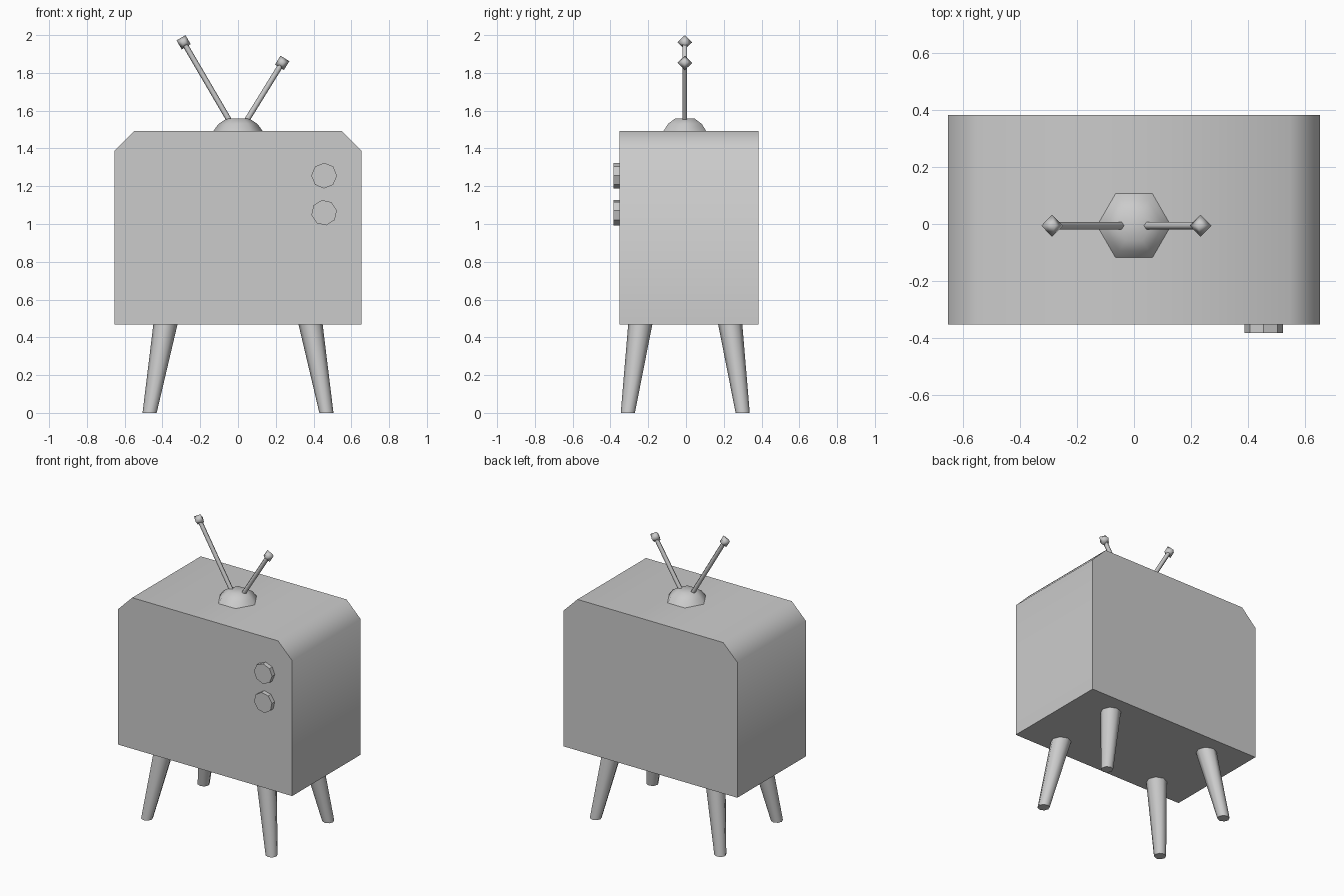
import bpy, bmesh, math
from mathutils import Vector

if "Cube" in bpy.data.objects:
    bpy.data.objects.remove(bpy.data.objects["Cube"])

grey = bpy.data.materials.new("plain_grey")
grey.diffuse_color = (0.6, 0.6, 0.6, 1)
grey.use_nodes = True
grey.node_tree.nodes["Principled BSDF"].inputs["Base Color"].default_value = grey.diffuse_color


def finish(name, bm, angle=65):
    bmesh.ops.recalc_face_normals(bm, faces=bm.faces)
    me = bpy.data.meshes.new(name)
    bm.to_mesh(me)
    bm.free()
    me.materials.append(grey)
    ob = bpy.data.objects.new(name, me)
    bpy.context.collection.objects.link(ob)
    bpy.ops.object.select_all(action='DESELECT')
    ob.select_set(True)
    bpy.context.view_layer.objects.active = ob
    bpy.ops.object.shade_smooth_by_angle(angle=math.radians(angle))
    return ob


def skin(name, rings, angle=65):
    """Join equal-sized loops of points into a capped solid."""
    bm = bmesh.new()
    loops = [[bm.verts.new(p) for p in r] for r in rings]
    n = len(loops[0])
    for a, b in zip(loops, loops[1:]):
        for i in range(n):
            j = (i + 1) % n
            bm.faces.new((a[i], a[j], b[j], b[i]))
    bm.faces.new(loops[0])
    bm.faces.new(loops[-1])
    return finish(name, bm, angle)


def ring(center, r, sides, u=(1, 0, 0), v=(0, 1, 0), turn=0):
    c, u, v = Vector(center), Vector(u), Vector(v)
    angles = [math.radians(turn) + math.tau * i / sides for i in range(sides)]
    return [c + u * (r * math.cos(a)) + v * (r * math.sin(a)) for a in angles]


# cabinet: chamfered outline run from front to back
FRONT, BACK, BOTTOM = -0.353, 0.383, 0.467
outline = [(-0.654, BOTTOM), (0.654, BOTTOM), (0.654, 1.387),
           (0.548, 1.493), (-0.548, 1.493), (-0.654, 1.387)]
skin("cabinet", [[(x, y, z) for x, z in outline] for y in (FRONT, BACK)])

# splayed tapered legs
for sx, side in ((-1, "left"), (1, "right")):
    for sy, end in ((-1, "front"), (1, "back")):
        skin(f"{end}_{side}_leg", [
            ring((sx * 0.468, sy * 0.304 - 0.004, 0), 0.0375, 8),
            ring((sx * 0.384, sy * 0.238 - 0.004, BOTTOM + 0.003), 0.064, 8)])

# dials on the front
for name, z, turn in (("upper_dial", 1.256, 0), ("lower_dial", 1.06, 10)):
    skin(name, [ring((0.456, y, z), 0.068, 8, v=(0, 0, 1), turn=turn)
                for y in (FRONT + 0.003, -0.383)], 40)

# six-sided domed aerial base
AY = -0.006
skin("aerial_base", [ring((0, AY, z), r, 6) for r, z in
                     ((0.132, 1.49), (0.103, 1.53), (0.06, 1.558))])

# aerial rods with eight-faced tips
for name, foot, tip in (("left_aerial", (-0.047, AY, 1.55), (-0.288, AY, 1.962)),
                        ("right_aerial", (0.047, AY, 1.55), (0.234, AY, 1.853))):
    axis = (Vector(tip) - Vector(foot)).normalized()
    across = Vector((0, 1, 0)).cross(axis)
    skin(f"{name}_rod", [ring(p, 0.0145, 6, across, (0, 1, 0))
                         for p in (foot, tip)])
    bm = bmesh.new()
    mid = [bm.verts.new(p) for p in ring(tip, 0.039, 4, across, axis, 45)]
    for sy in (-1, 1):
        pole = bm.verts.new(Vector(tip) + Vector((0, sy * 0.039, 0)))
        for i in range(4):
            bm.faces.new((mid[i], mid[(i + 1) % 4], pole))
    finish(f"{name}_tip", bm, 80)
